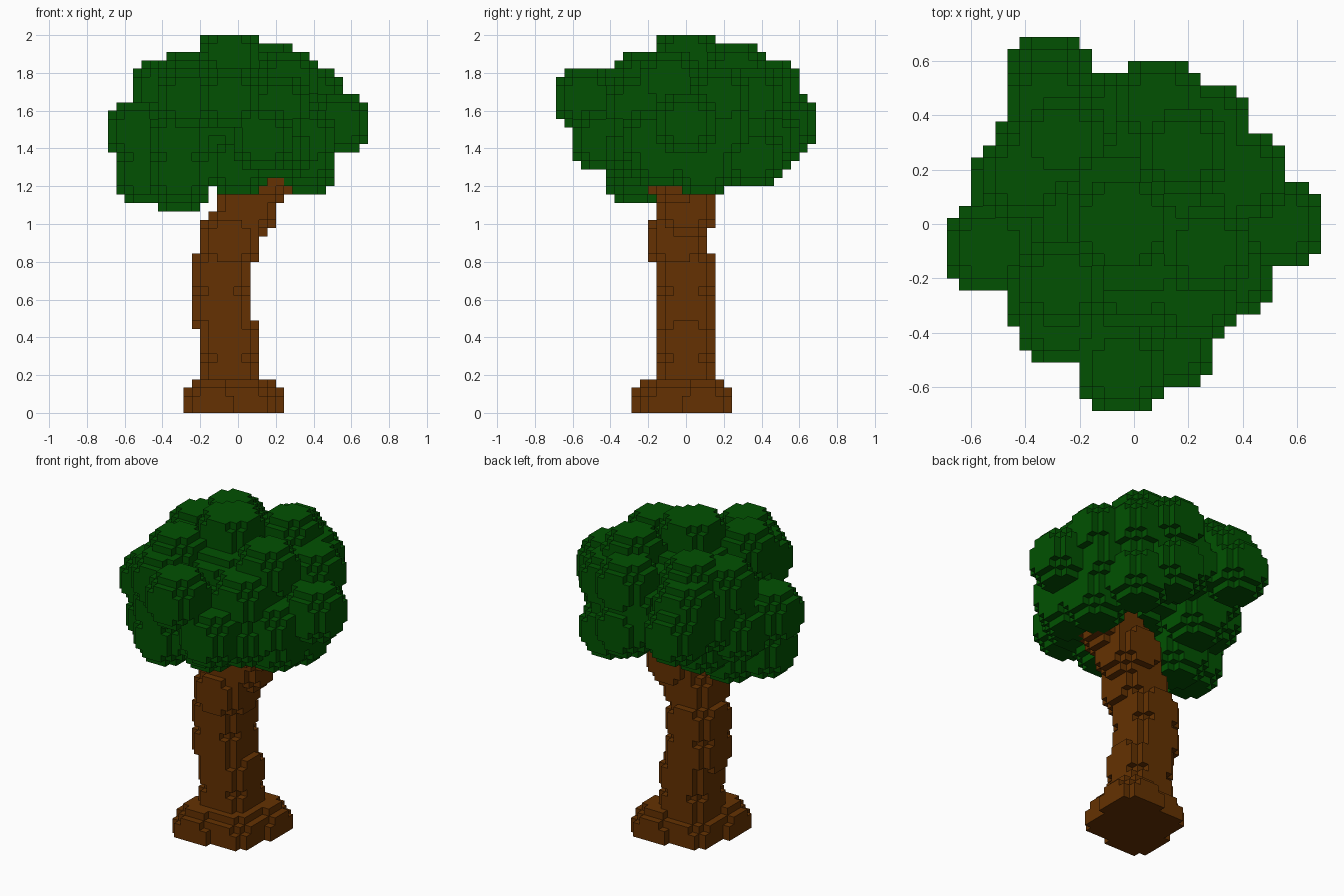
import bpy
import bmesh
from mathutils import Vector

# Remove the default object
cube = bpy.data.objects.get("Cube")
if cube:
    bpy.data.objects.remove(cube, do_unlink=True)

LAYERS = 45                 # height in blocks
BLOCK = 2.0 / LAYERS        # edge length of one block


def make_material(name, colour):
    mat = bpy.data.materials.new(name)
    mat.use_nodes = True
    mat.diffuse_color = (*colour, 1)
    bsdf = next(n for n in mat.node_tree.nodes if n.type == "BSDF_PRINCIPLED")
    bsdf.inputs["Base Color"].default_value = (*colour, 1)
    return mat


def ellipsoid(centre, radii):
    """Blocks inside an ellipsoid, clipped to the ground and the top layer."""
    cells = set()
    cx, cy, cz = centre
    rx, ry, rz = radii
    reach = [int(r) for r in radii]
    for x in range(-reach[0], reach[0] + 1):
        for y in range(-reach[1], reach[1] + 1):
            for z in range(-reach[2], reach[2] + 1):
                inside = (x / rx) ** 2 + (y / ry) ** 2 + (z / rz) ** 2 <= 1
                if inside and 0 <= cz + z < LAYERS:
                    cells.add((cx + x, cy + y, cz + z))
    return cells


def balls(centres, radius=3.8):
    """Union of equal block balls, each seven blocks wide."""
    cells = set()
    for centre in centres:
        cells |= ellipsoid(centre, (radius,) * 3)
    return cells


def build_blocks(name, cells, solid, mat):
    """Mesh the outer faces of a set of blocks; solid holds all filled blocks."""
    bm = bmesh.new()
    verts = {}

    def corner(p):
        key = tuple(round(c * 2) for c in p)
        if key not in verts:
            verts[key] = bm.verts.new(p * BLOCK)
        return verts[key]

    for cell in sorted(cells):
        middle = Vector(cell) + Vector((0, 0, 0.5))
        for axis in range(3):
            for sign in (-1, 1):
                normal = Vector((0, 0, 0))
                normal[axis] = sign
                if tuple(int(c + n) for c, n in zip(cell, normal)) in solid:
                    continue
                u = Vector((0, 0, 0))
                u[(axis + 1) % 3] = 0.5
                v = normal.cross(u)
                face = middle + normal / 2
                bm.faces.new([corner(face + d) for d in (-u - v, u - v, u + v, v - u)])
    mesh = bpy.data.meshes.new(name)
    bm.to_mesh(mesh)
    bm.free()
    mesh.materials.append(mat)
    obj = bpy.data.objects.new(name, mesh)
    bpy.context.collection.objects.link(obj)
    return obj


# Root flare: balls half sunk in the ground
root_cells = balls([(-3, -3, 0), (2, 2, 0), (1, -2, 0), (-2, 1, 0)])

# Trunk: a leaning chain of balls, evenly spaced in height
trunk_path = [(-1, 0), (-1, 0), (-2, 0), (-2, 0), (-1, -1), (1, 0), (3, -1)]
trunk_cells = balls([(x, y, 4 * i + 4) for i, (x, y) in enumerate(trunk_path)])

# Foliage: clumps around a filled core
crown_clumps = [(-1, 0, 42), (4, 6, 40), (6, -2, 39), (-6, -5, 39), (-9, 4, 38),
                (2, 10, 38), (6, 8, 37), (9, 4, 37), (-6, 7, 39)]
outer_clumps = [(12, 0, 34), (-7, 12, 34), (-1, -12, 37), (-12, -2, 33),
                (3, -10, 32), (-6, -8, 37), (-7, -6, 32), (8, -4, 32),
                (-10, 3, 32), (-8, 6, 34), (5, -6, 36), (-1, 9, 34),
                (-7, 10, 37), (8, 4, 33)]
lower_clumps = [(-11, -2, 28), (-7, 0, 27), (-7, -6, 28), (8, 2, 29), (8, -3, 30),
                (6, 8, 30), (2, 10, 32), (0, -6, 29), (5, -6, 31), (-6, 5, 30)]
core = ellipsoid((0, 0, 35), (9, 9, 6.5))
leaf_cells = balls(crown_clumps + outer_clumps + lower_clumps) | core

wood_cells = root_cells | trunk_cells
leaf_cells -= wood_cells
solid = wood_cells | leaf_cells

bark = make_material("bark brown", (0.128, 0.031, 0.0005))
leaf = make_material("leaf green", (0.0005, 0.083, 0.0005))

build_blocks("root_flare", root_cells - trunk_cells, solid, bark)
build_blocks("trunk", trunk_cells, solid, bark)
build_blocks("foliage", leaf_cells, solid, leaf)
